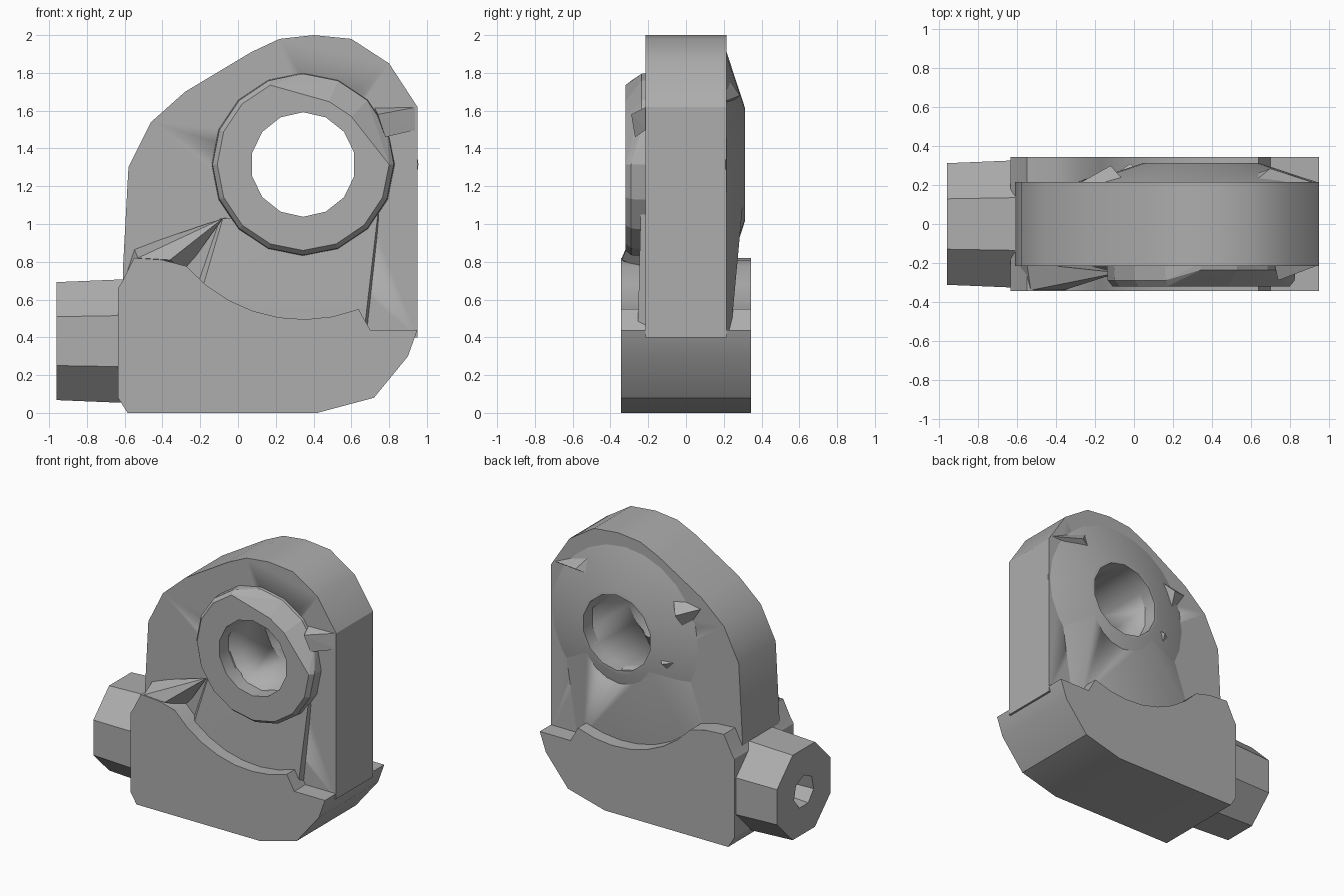
import bpy, bmesh, math
from mathutils import Matrix, Vector

cube = bpy.data.objects.get("Cube")
if cube:
    bpy.data.objects.remove(cube, do_unlink=True)

grey = bpy.data.materials.new("cast grey")
grey.use_nodes = True
COLOUR = (0.42, 0.42, 0.42, 1)
grey.diffuse_color = COLOUR
grey.node_tree.nodes["Principled BSDF"].inputs["Base Color"].default_value = COLOUR

CX, CZ = 0.345, 1.315          # centre of the main bore


def finish(name, bm, smooth=True):
    bmesh.ops.recalc_face_normals(bm, faces=bm.faces)
    mesh = bpy.data.meshes.new(name)
    bm.to_mesh(mesh)
    bm.free()
    mesh.materials.append(grey)
    obj = bpy.data.objects.new(name, mesh)
    bpy.context.collection.objects.link(obj)
    if smooth:
        bpy.ops.object.select_all(action='DESELECT')
        obj.select_set(True)
        bpy.context.view_layer.objects.active = obj
        bpy.ops.object.shade_smooth_by_angle(angle=math.radians(32))
    return obj


def extrude_profile(name, points, y0, y1):
    bm = bmesh.new()
    face = bm.faces.new([bm.verts.new((x, y0, z)) for x, z in points])
    out = bmesh.ops.extrude_face_region(bm, geom=[face])
    moved = [v for v in out["geom"] if isinstance(v, bmesh.types.BMVert)]
    bmesh.ops.translate(bm, verts=moved, vec=(0, y1 - y0, 0))
    return finish(name, bm)


def hull(name, points, smooth=False):
    bm = bmesh.new()
    for p in points:
        bm.verts.new(p)
    out = bmesh.ops.convex_hull(bm, input=bm.verts)
    loose = {g for g in out["geom_interior"] if isinstance(g, bmesh.types.BMVert)}
    bmesh.ops.delete(bm, geom=list(loose), context='VERTS')
    bmesh.ops.dissolve_limit(bm, angle_limit=0.01, verts=bm.verts, edges=bm.edges)
    return finish(name, bm, smooth)


def rod(name, r0, r1, start, end, sides, turn=0):
    a, b = Vector(start), Vector(end)
    bm = bmesh.new()
    spin = (b - a).to_track_quat('Z', 'Y').to_matrix().to_4x4()
    place = Matrix.Translation((a + b) / 2) @ spin @ Matrix.Rotation(turn, 4, 'Z')
    bmesh.ops.create_cone(bm, cap_ends=True, segments=sides, radius1=r0, radius2=r1,
                          depth=(b - a).length, matrix=place)
    return finish(name, bm)


def cut(obj, cutter):
    mod = obj.modifiers.new("bore", 'BOOLEAN')
    mod.operation = 'DIFFERENCE'
    mod.solver = 'EXACT'
    mod.object = cutter
    cutter.hide_render = True
    cutter.hide_set(True)


def on_circle(r, deg, y):
    a = math.radians(deg)
    return (CX + r * math.cos(a), y, CZ + r * math.sin(a))


# Upright lug plate
plate = extrude_profile("lug_plate", [
    (-0.6, 0.3), (-0.61, 0.75), (-0.58, 1.3), (-0.46, 1.54), (-0.28, 1.7), (0.07, 1.91),
    (0.22, 1.98), (0.4, 2.0), (0.6, 1.98), (0.8, 1.85), (0.95, 1.62), (0.95, 0.4)],
    -0.215, 0.215)

# Wide foot with a scoop concentric with the bore
scoop = [on_circle(0.82, d, 0)[::2] for d in range(221, 292, 10)]
extrude_profile("foot", [
    (-0.585, 0), (0.42, 0), (0.72, 0.08), (0.9, 0.3), (0.95, 0.44), (0.7, 0.44), (0.66, 0.51)]
    + scoop[::-1] + [(-0.4, 0.81), (-0.55, 0.82), (-0.61, 0.7), (-0.635, 0.66), (-0.635, 0.08)],
    -0.345, 0.345)

# Front boss, worn lower towards its upper right
rim = []
for i in range(16):
    d = i * 22.5
    worn = 20 < d < 100
    rim += [on_circle(0.485, d, -0.2),
            on_circle(0.48, d, -0.235 if worn else -0.29),
            on_circle(0.36 if worn else 0.455, d, -0.32)]
front_boss = hull("front_boss", rim)

# Back boss, a shallow cone
back_boss = rod("back_boss", 0.61, 0.3, (CX, 0.21, CZ), (CX, 0.312, CZ), 24)

# Sloping webs between bosses and foot
front_web = hull("front_web", [
    (x, y, z) for x, z, y in [(-0.2, 0.62, -0.25), (0.0, 0.45, -0.255), (0.67, 0.45, -0.255),
                              (0.74, 1.05, -0.24), (-0.08, 1.03, -0.23)]]
    + [(x, -0.1, z) for x, z in [(-0.35, 0.6), (0.0, 0.4), (0.72, 0.42),
                                 (0.77, 1.05), (-0.2, 1.03)]], True)
back_web = hull("back_web", [
    (-0.2, 0.235, 0.6), (0.0, 0.24, 0.45), (0.67, 0.24, 0.45),
    (0.6, 0.3, 1.1), (0.1, 0.3, 1.1), (-0.4, 0.2, 0.6), (0.78, 0.2, 0.42),
    (0.9, 0.2, 1.2), (-0.22, 0.2, 1.1), (0.34, 0.2, 0.42)], True)

# Main bore
bore = rod("bore_cutter", 0.277, 0.277, (CX, -0.6, CZ), (CX, 0.6, CZ), 14)
for part in (plate, front_boss, back_boss, front_web, back_web):
    cut(part, bore)

# Rough cast ridges
hull("shoulder_ridge", [(-0.6, -0.2, 0.72), (-0.53, -0.34, 0.82), (-0.36, -0.34, 0.81),
                        (-0.08, -0.25, 1.03), (-0.55, -0.2, 0.87), (-0.28, -0.2, 0.75)])
hull("corner_ridge", [(0.95, -0.21, 1.62), (0.95, -0.21, 1.5), (0.84, -0.25, 1.56),
                      (0.74, -0.29, 1.58), (0.78, -0.27, 1.46), (0.72, -0.2, 1.62)])
hull("back_ridge_top", [(0.93, 0.21, 1.65), (0.62, 0.22, 1.78), (0.58, 0.24, 1.64),
                        (0.7, 0.285, 1.68)])
hull("back_ridge_side", [(-0.28, 0.21, 1.62), (-0.05, 0.22, 1.65), (-0.15, 0.21, 1.42),
                         (-0.12, 0.3, 1.56)])
hull("back_ridge_low", [(-0.16, 0.21, 1.2), (0.06, 0.24, 1.24), (-0.06, 0.21, 1.06),
                        (-0.02, 0.31, 1.18)])

# Octagonal side stub with a blind bore
stub = rod("side_stub", 0.338, 0.355, (-0.96, 0, 0.38), (-0.58, 0, 0.38), 8, math.pi / 8)
cut(stub, rod("stub_bore_cutter", 0.13, 0.09, (-1.1, 0, 0.38), (-0.66, 0, 0.38), 7))
